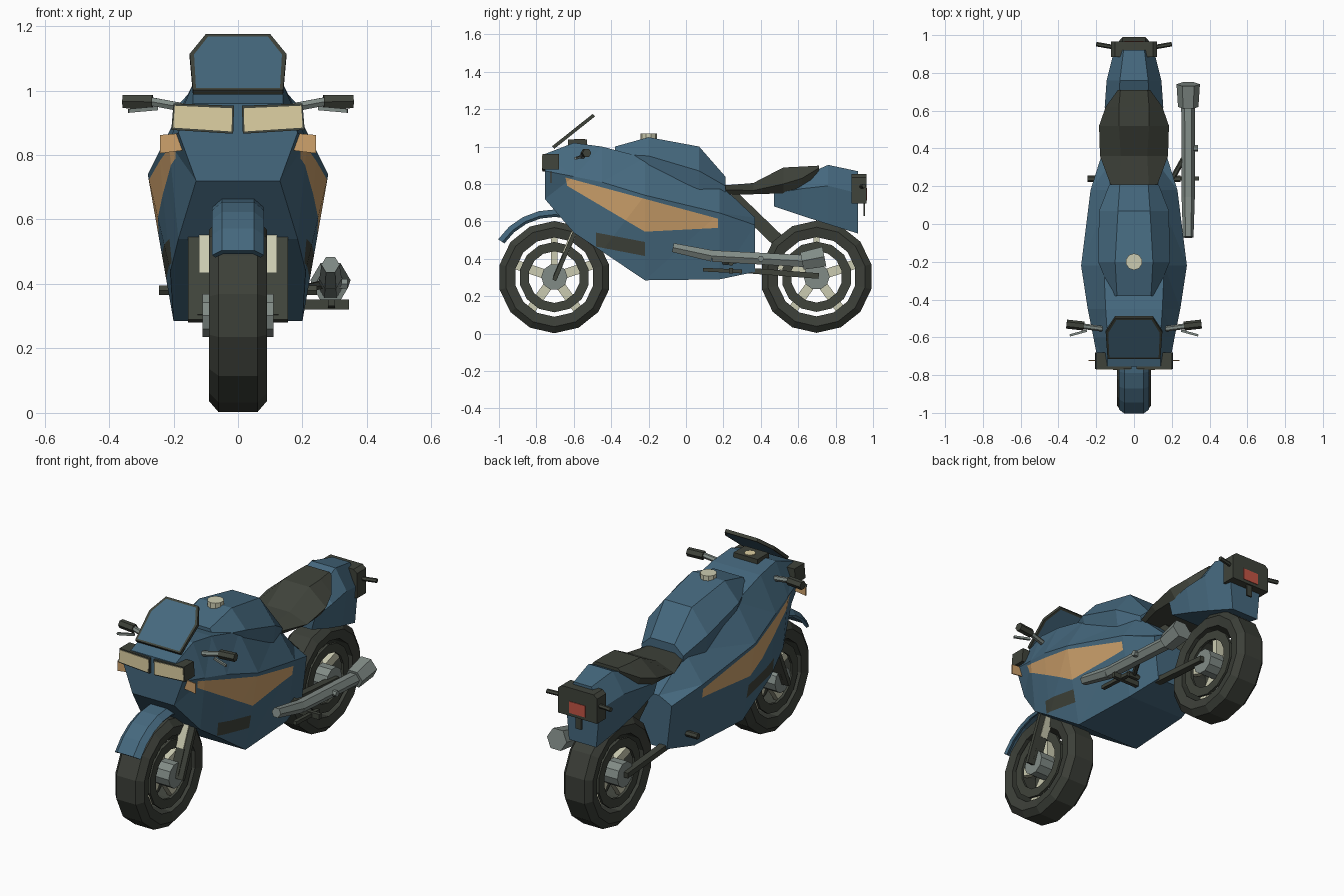
import bpy, bmesh, math
from mathutils import Vector, Matrix

if "Cube" in bpy.data.objects:
    bpy.data.objects.remove(bpy.data.objects["Cube"], do_unlink=True)


def material(name, r, g, b):
    m = bpy.data.materials.new(name)
    m.use_nodes = True
    m.diffuse_color = (r, g, b, 1)
    m.node_tree.nodes["Principled BSDF"].inputs["Base Color"].default_value = (r, g, b, 1)
    return m


BLUE = material("blue_paint", .06, .14, .21)
DARK = material("dark_trim", .05, .056, .043)
TYRE = material("tyre_rubber", .045, .05, .04)
CREAM = material("cream_metal", .6, .6, .44)
LENS = material("lamp_lens", .74, .64, .37)
ORANGE = material("orange_paint", .62, .36, .15)
GREY = material("grey_metal", .22, .26, .24)
RED = material("red_lamp", .55, .09, .06)
SIDES = (("left", 1), ("right", -1))


def finish(name, bm, *mats):
    bmesh.ops.recalc_face_normals(bm, faces=bm.faces[:])
    me = bpy.data.meshes.new(name)
    bm.to_mesh(me)
    bm.free()
    for m in mats:
        me.materials.append(m)
    ob = bpy.data.objects.new(name, me)
    bpy.context.collection.objects.link(ob)
    return ob


def skin(bm, rings, closed=False):
    """Join rings of points with quads; cap the ends unless closed."""
    rings = [[bm.verts.new(p) for p in ring] for ring in rings]
    n = len(rings[0])
    pairs = list(zip(rings, rings[1:])) + ([(rings[-1], rings[0])] if closed else [])
    for a, b in pairs:
        for i in range(n):
            j = (i + 1) % n
            bm.faces.new((a[i], a[j], b[j], b[i]))
    if not closed:
        bm.faces.new(rings[0])
        bm.faces.new(rings[-1])


def loft(sections):
    """Sections are y and a right half outline, listed top to bottom."""
    bm = bmesh.new()
    skin(bm, [[(x, y, z) for x, z in half] + [(-x, y, z) for x, z in reversed(half)]
              for y, *half in sections])
    return bm


def revolve(name, profile, cy, cz, a0, a1, steps, mat):
    """Turn a closed (x, radius) outline about a sideways axle."""
    full = a1 - a0 >= 360
    rings = []
    for i in range(steps if full else steps + 1):
        a = math.radians(a0 + (a1 - a0) * i / steps)
        rings.append([(x, cy + r * math.cos(a), cz + r * math.sin(a)) for x, r in profile])
    bm = bmesh.new()
    skin(bm, rings, full)
    return finish(name, bm, mat)


def placed(p, q):
    d = Vector(q) - Vector(p)
    mid = (Vector(p) + Vector(q)) / 2
    return d.length, Matrix.Translation(mid) @ d.to_track_quat('Z', 'X').to_matrix().to_4x4()


def tube(name, p, q, r, mat, r2=None, n=6):
    length, m = placed(p, q)
    bm = bmesh.new()
    bmesh.ops.create_cone(bm, cap_ends=True, segments=n, radius1=r,
                          radius2=r if r2 is None else r2, depth=length, matrix=m)
    return finish(name, bm, mat)


def bar(name, p, q, w, h, mat):
    length, m = placed(p, q)
    bm = bmesh.new()
    bmesh.ops.create_cube(bm, size=1, matrix=m @ Matrix.Diagonal((w, h, length, 1)))
    return finish(name, bm, mat)


def box(name, c, size, mat):
    bm = bmesh.new()
    bmesh.ops.create_cube(bm, size=1, matrix=Matrix.Translation(c) @ Matrix.Diagonal((*size, 1)))
    return finish(name, bm, mat)


def plate(name, outline, y0, y1, mat):
    bm = bmesh.new()
    skin(bm, [[(x, y, z) for x, z in outline] for y in (y0, y1)])
    return finish(name, bm, mat)


# Fairing, with side stripe and vent cut into its flanks
bm = loft([
    (-.755, (.14, .96), (.185, .87), (.13, .72)),
    (-.6, (.14, 1.02), (.215, .84), (.185, .54)),
    (-.45, (.15, 1.0), (.245, .81), (.21, .44)),
    (-.22, (.16, .94), (.28, .74), (.2, .285)),
    (.18, (.12, .8), (.23, .645), (.18, .29)),
    (.37, (.09, .62), (.17, .58), (.14, .33))])
bmesh.ops.triangulate(bm, faces=bm.faces[:])
bmesh.ops.recalc_face_normals(bm, faces=bm.faces[:])
stripe = [(-.645, .835), (-.635, .79), (-.22, .545), (.17, .565), (.17, .615)]
vent = [(-.48, .54), (-.48, .465), (-.22, .415), (-.22, .49)]
for index, poly in ((1, stripe), (2, vent)):
    planes = [(Vector((0, *a)), Vector((0, a[1] - b[1], b[0] - a[0])))
              for a, b in zip(poly, poly[1:] + poly[:1])]
    for co, no in planes:
        flank = [f for f in bm.faces if abs(f.normal.x) > .5]
        geom = set(flank) | {e for f in flank for e in f.edges} | {v for f in flank for v in f.verts}
        bmesh.ops.bisect_plane(bm, geom=list(geom), plane_co=co, plane_no=no, dist=1e-5)
        bm.normal_update()
    for f in bm.faces:
        c = f.calc_center_median()
        if abs(f.normal.x) > .5 and all((c - co).dot(no) > 0 for co, no in planes):
            f.material_index = index
finish("fairing", bm, BLUE, ORANGE, DARK)

# Tank, seat and tail
finish("fuel_tank", loft([
    (-.38, (.09, 1.0), (.115, .96), (.11, .9)),
    (-.2, (.1, 1.05), (.19, .95), (.16, .85)),
    (.07, (.085, 1.0), (.185, .87), (.17, .75)),
    (.21, (.075, .84), (.13, .79), (.12, .7))]), BLUE)
tube("fuel_cap", (0, -.2, 1.03), (0, -.2, 1.07), .044, CREAM, n=10)
finish("seat", loft([
    (.17, (.08, .79), (.11, .77), (.1, .745)),
    (.36, (.07, .805), (.18, .765), (.15, .745)),
    (.52, (.08, .888), (.185, .8), (.15, .75)),
    (.62, (.08, .893), (.15, .83), (.13, .78)),
    (.71, (.072, .898), (.085, .885), (.08, .86))]), DARK)
finish("tail", loft([
    (.47, (.09, .76), (.15, .75), (.13, .68)),
    (.62, (.08, .84), (.155, .775), (.13, .63)),
    (.76, (.075, .902), (.145, .79), (.115, .585)),
    (.92, (.055, .868), (.105, .75), (.085, .535))]), BLUE)
plate("tail_lamp_housing", [(-.1, .853), (.1, .853), (.122, .835), (.122, .695),
                            (-.122, .695), (-.122, .835)], .885, .966, DARK)
box("tail_lamp", (0, .966, .745), (.1, .006, .065), RED)
box("plate_holder", (0, .953, .665), (.035, .01, .07), DARK)

# Wheels: tyre, brake discs, spokes and hub, open between tyre and discs
for end, cy, cz in (("front", -.704, .302), ("rear", .698, .304)):
    half = [(.06, .3), (.09, .265), (.08, .212)]
    revolve(end + "_tyre", half + [(-x, r) for x, r in reversed(half)], cy, cz, -90, 270, 14, TYRE)
    for side, s in SIDES:
        revolve(f"{end}_{side}_disc", [(s * .075, .188), (s * .075, .138), (s * .06, .138), (s * .06, .188)],
                cy, cz, -90, 270, 14, DARK)
    for k in range(5):
        a = math.radians(90 + 72 * k)
        d = Vector((0, math.cos(a), math.sin(a)))
        c = Vector((0, cy, cz))
        bar(f"{end}_spoke_{k + 1}", c + d * .05, c + d * .215, .05, .034, CREAM)
    tube(end + "_hub", (-.11, cy, cz), (.11, cy, cz), .07, GREY, n=10)

# Front mudguard
revolve("front_mudguard", [(-.08, .335), (-.05, .362), (.05, .362), (.08, .335),
                           (.07, .322), (.045, .342), (-.045, .342), (-.07, .322)],
        -.704, .302, 75, 146, 5, BLUE)

# Windscreen: pane inside a dark border
bm = bmesh.new()
up, out = Vector((0, .22, .175)).normalized(), Vector((0, -.175, .22)).normalized()
half = [(.14, 0), (.15, .18), (.1, .278)]
ring = half + [(-x, h) for x, h in reversed(half)]
skin(bm, [[Vector((x, -.71, .995)) + up * h + out * t for x, h in ring] for t in (-.009, .009)])
bmesh.ops.recalc_face_normals(bm, faces=bm.faces[:])
panes = [f for f in bm.faces if len(f.verts) > 4]
for f in bm.faces:
    f.material_index = 1
bmesh.ops.inset_individual(bm, faces=panes, thickness=.014)
for f in panes:
    f.material_index = 0
finish("windscreen", bm, BLUE, DARK)
box("dashboard", (0, -.58, 1.022), (.15, .1, .03), DARK)
tube("dial", (0, -.57, 1.03), (0, -.57, 1.041), .03, LENS, n=10)

# Paired parts
for side, s in SIDES:
    plate(side + "_headlamp_housing", [(s * .012, .953), (s * .2, .96), (s * .207, .878), (s * .015, .866)],
          -.768, -.68, DARK)
    plate(side + "_headlamp", [(s * .018, .945), (s * .196, .953), (s * .201, .885), (s * .02, .873)],
          -.771, -.766, LENS)
    plate(side + "_front_indicator", [(s * .175, .868), (s * .242, .862), (s * .242, .805), (s * .165, .815)],
          -.725, -.72, ORANGE)
    tube(side + "_handlebar", (s * .13, -.56, .94), (s * .28, -.54, .968), .015, GREY)
    tube(side + "_grip", (s * .265, -.54, .965), (s * .357, -.53, .966), .024, DARK)
    bar(side + "_lever", (s * .25, -.565, .945), (s * .34, -.59, .937), .012, .012, GREY)
    bar(side + "_fork_leg", (s * .12, -.705, .285), (s * .12, -.57, .6), .022, .07, DARK)
    bar(side + "_fork_slider", (s * .1, -.7, .3), (s * .1, -.645, .43), .026, .05, DARK)
    bar(side + "_fork_tube", (s * .096, -.645, .43), (s * .096, -.585, .57), .032, .05, CREAM)
    bar(side + "_swing_arm", (s * .115, .1, .355), (s * .115, .71, .308), .03, .04, DARK)
    tube(side + "_foot_peg", (s * .12, .24, .38), (s * .245, .24, .38), .017, DARK)
    tube(side + "_rear_indicator", (s * .1, .935, .785), (s * .2, .952, .79), .012, DARK)
bar("rear_strut", (0, .24, .74), (0, .52, .47), .07, .045, DARK)

# Exhaust, its bracket and the stand, on one side
tube("exhaust_pipe_front", (.287, -.07, .46), (.287, .14, .415), .028, GREY, .035)
tube("exhaust_pipe_rear", (.287, .14, .415), (.287, .63, .388), .035, GREY, .037)
tube("exhaust_muffler", (.287, .62, .388), (.287, .74, .412), .054, GREY, .062)
tube("exhaust_bracket", (.18, .2, .38), (.27, .36, .4), .014, DARK)
tube("exhaust_clamp", (.3, .4, .4), (.34, .4, .4), .017, GREY)
bar("stand_lever", (.29, .09, .342), (.29, .3, .332), .02, .022, DARK)
bar("stand_foot", (.18, .24, .336), (.345, .24, .336), .03, .022, DARK)
